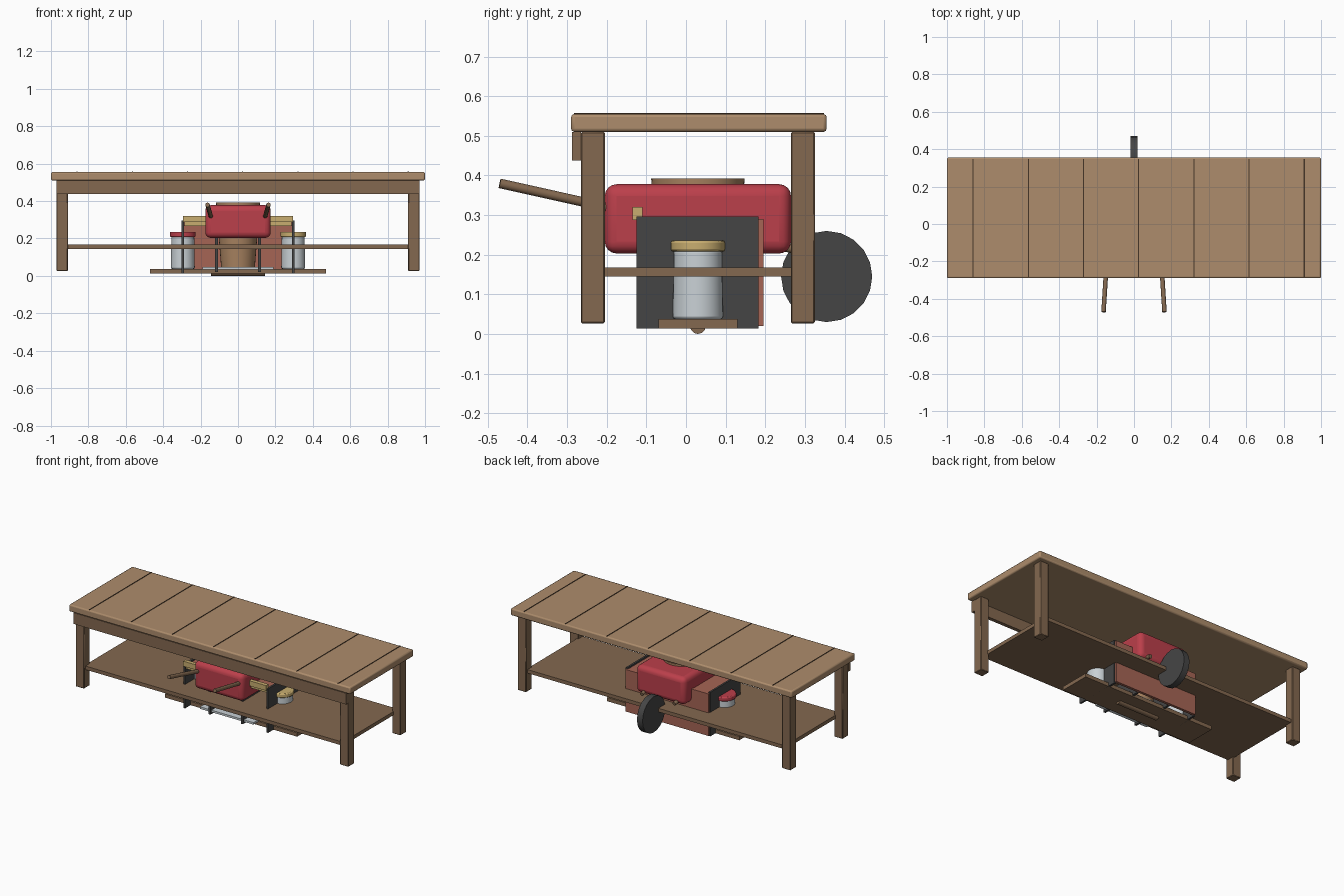
import bpy, math
from mathutils import Vector

cube = bpy.data.objects.get("Cube")
if cube:
    bpy.data.objects.remove(cube, do_unlink=True)


def material(name, rgb):
    m = bpy.data.materials.new(name)
    m.use_nodes = True
    m.diffuse_color = (*rgb, 1)
    m.node_tree.nodes["Principled BSDF"].inputs["Base Color"].default_value = (*rgb, 1)
    return m


light_wood = material("light wood", (0.42, 0.265, 0.15))
dark_wood = material("dark wood", (0.23, 0.14, 0.08))
seam_brown = material("seam brown", (0.06, 0.035, 0.02))
red = material("red paint", (0.50, 0.05, 0.07))
charcoal = material("charcoal", (0.06, 0.06, 0.06))
terracotta = material("terracotta", (0.38, 0.13, 0.09))
straw = material("straw yellow", (0.58, 0.42, 0.16))
pale = material("pale grey", (0.58, 0.63, 0.66))
tan = material("tan", (0.40, 0.23, 0.12))


def finish(name, mat, bevel=0, segments=2, smooth=True):
    o = bpy.context.object
    o.name = name
    o.data.materials.append(mat)
    if bevel:
        b = o.modifiers.new("bevel", "BEVEL")
        b.width, b.segments = bevel, segments
    if smooth:
        bpy.ops.object.shade_smooth_by_angle(angle=math.radians(40))
    return o


def box(name, mat, x, y, z, bevel=0, segments=2):
    """Box given as (low, high) ranges on each axis."""
    bpy.ops.mesh.primitive_cube_add(size=1, location=[(a + b) / 2 for a, b in (x, y, z)])
    o = bpy.context.object
    o.scale = [b - a for a, b in (x, y, z)]
    bpy.ops.object.transform_apply(location=False, rotation=False, scale=True)
    return finish(name, mat, bevel, segments, bevel > 0)


def rod(name, mat, start, end, r1, r2=None, sides=24, bevel=0):
    """Round bar between two points, optionally tapered."""
    a, b = Vector(start), Vector(end)
    bpy.ops.mesh.primitive_cone_add(
        vertices=sides, radius1=r1, radius2=r2 or r1, depth=(b - a).length,
        location=(a + b) / 2, rotation=(b - a).to_track_quat("Z", "Y").to_euler())
    return finish(name, mat, bevel)


# Table: top, plank seams, front apron, legs and lower shelf
box("table_top", light_wood, (-1, 1), (-0.29, 0.355), (0.51, 0.555), 0.008)
for i in range(7):
    x = -0.86 + i * 0.295
    box("plank_seam", seam_brown, (x - 0.003, x + 0.003), (-0.283, 0.348), (0.55, 0.557))
box("front_apron", dark_wood, (-0.97, 0.97), (-0.288, -0.265), (0.438, 0.51))
for x in (-0.94, 0.94):
    for y in (-0.235, 0.295):
        box("table_leg", dark_wood, (x - 0.03, x + 0.03), (y - 0.03, y + 0.03),
            (0.027, 0.51), 0.003, 1)
box("lower_shelf", dark_wood, (-0.92, 0.92), (-0.25, 0.31), (0.145, 0.168))

# Barrow: rounded tub, two handles running through it, wheel
box("barrow_tub", red, (-0.175, 0.175), (-0.205, 0.265), (0.203, 0.378), 0.03, 4)
for s in (-1, 1):
    rod("barrow_handle", dark_wood, (s * 0.163, -0.47, 0.38), (s * 0.115, 0.285, 0.212),
        0.012, sides=12)
rod("barrow_wheel", charcoal, (-0.02, 0.355, 0.145), (0.02, 0.355, 0.145), 0.115, sides=20)
bpy.ops.object.shade_smooth()

# Barrel standing through the tub
rod("barrel", tan, (0, 0.03, 0.045), (0, 0.03, 0.392), 0.09, 0.118, 32)

# Cabinet: upright panels, back, top and front rails
for s in (-1, 1):
    box("cabinet_side", charcoal, (s * 0.295 - 0.006, s * 0.295 + 0.006),
        (-0.125, 0.183), (0.014, 0.297))
    box("cabinet_divider", charcoal, (s * 0.115 - 0.007, s * 0.115 + 0.007),
        (-0.125, 0.183), (0.022, 0.25))
box("cabinet_back", terracotta, (-0.295, 0.295), (0.178, 0.195), (0.02, 0.29))
box("cabinet_top", terracotta, (-0.288, 0.288), (-0.105, 0.178), (0.268, 0.287))
box("upper_front_rail", straw, (-0.295, 0.295), (-0.135, -0.11), (0.287, 0.32))
box("lower_front_rail", straw, (-0.285, 0.285), (-0.12, -0.105), (0.268, 0.287))

# Base: plank, pale tray and round foot bar
box("base_plank", dark_wood, (-0.47, 0.47), (-0.07, 0.13), (0.014, 0.038))
box("tray", pale, (-0.19, 0.19), (-0.115, 0.12), (0.034, 0.047))
rod("foot_bar", dark_wood, (-0.145, 0.03, 0.02), (0.145, 0.03, 0.02), 0.02, sides=12)

# Jars with coloured lids
for x, lid in ((-0.295, red), (0.295, straw)):
    rod("jar", pale, (x, 0.03, 0.038), (x, 0.03, 0.212), 0.064, 0.061, 28, 0.006)
    rod("jar_lid", lid, (x, 0.03, 0.208), (x, 0.03, 0.236), 0.069, sides=28, bevel=0.006)
